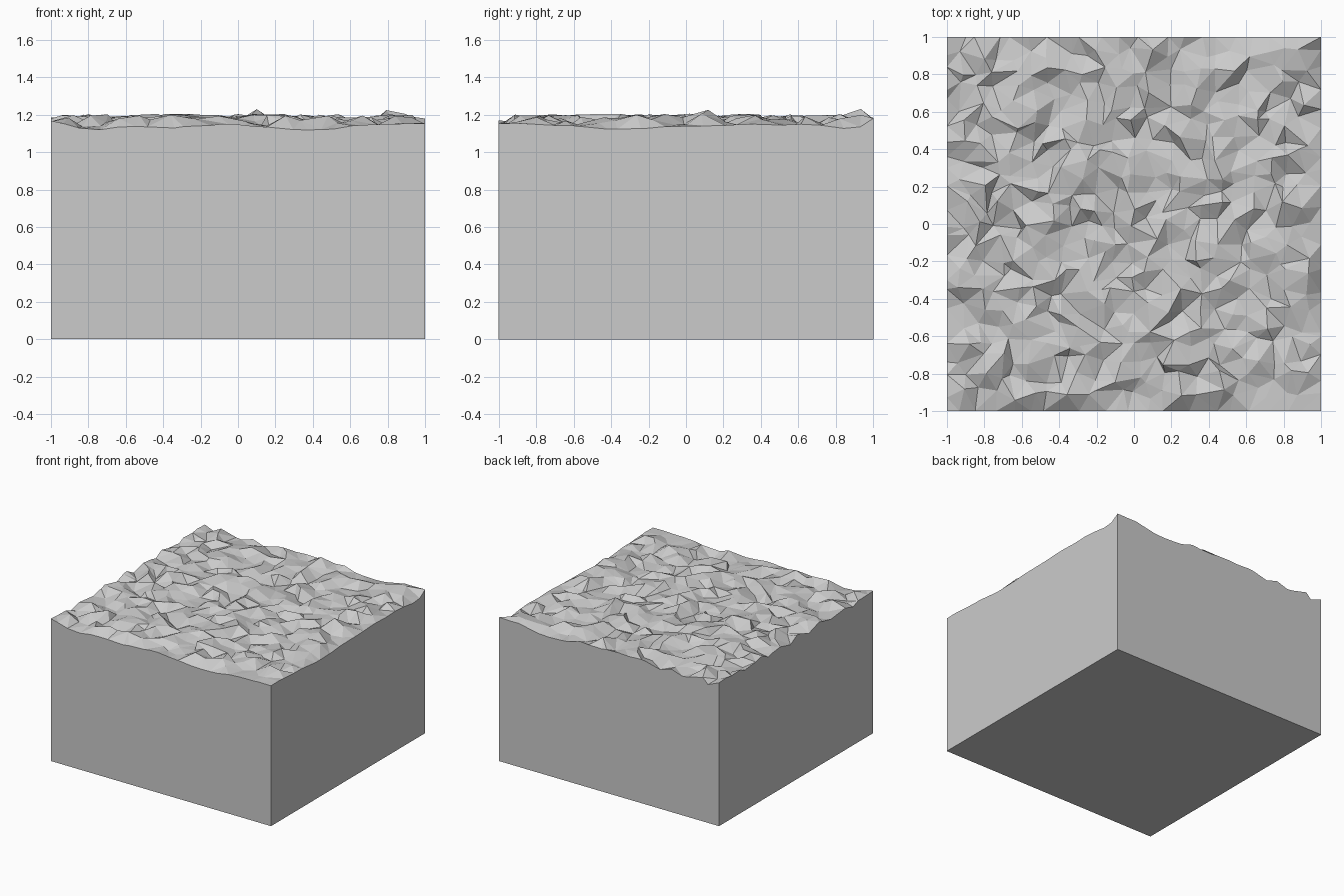
import bpy
import bmesh
import random
from mathutils import Vector

cube = bpy.data.objects.get("Cube")
if cube:
    bpy.data.objects.remove(cube, do_unlink=True)

random.seed(7)
CELLS = 22
STEP = 2 / CELLS

# Rim heights along the front (by x) and the right-hand side (by y)
FRONT_RIM = [(-1, 1.17), (-0.8, 1.115), (-0.6, 1.145), (-0.4, 1.13), (0, 1.15),
             (0.4, 1.115), (0.7, 1.15), (1, 1.15)]
SIDE_RIM = [(-1, 1.15), (-0.8, 1.15), (-0.33, 1.12), (0, 1.14), (0.6, 1.15),
            (0.9, 1.12), (1, 1.18)]
PEAKS = [(0.08, 0.92, 1.23), (0.78, 0.14, 1.225), (-0.4, -0.9, 1.2)]


def rim_height(profile, t):
    for (a, za), (b, zb) in zip(profile, profile[1:]):
        if t <= b:
            return za + (zb - za) * (t - a) / (b - a)
    return profile[-1][1]


def surface_height(x, y):
    if y < -0.999:
        return rim_height(FRONT_RIM, x) + random.uniform(-0.005, 0.005)
    if x > 0.999:
        return rim_height(SIDE_RIM, y) + random.uniform(-0.005, 0.005)
    if x < -0.999 or y > 0.999:
        return random.uniform(1.135, 1.185)
    return 1.167 + random.uniform(-0.038, 0.038)


def flat_material(name, value):
    mat = bpy.data.materials.new(name)
    mat.use_nodes = True
    colour = (value, value, value, 1)
    mat.diffuse_color = colour
    mat.node_tree.nodes["Principled BSDF"].inputs["Base Color"].default_value = colour
    return mat


# Rough ground: jittered grid, with the border kept straight
bm = bmesh.new()
bmesh.ops.create_grid(bm, x_segments=CELLS, y_segments=CELLS, size=1)
for v in bm.verts:
    jitter = STEP * 0.4
    inner_x, inner_y = abs(v.co.x) < 0.999, abs(v.co.y) < 0.999
    v.co.x += random.uniform(-jitter, jitter) if inner_x else 0
    v.co.y += random.uniform(-jitter, jitter) if inner_y else 0
    v.co.z = surface_height(v.co.x, v.co.y)

# A few taller bumps
inner = [v for v in bm.verts if not v.is_boundary]
for x, y, z in PEAKS:
    peak = min(inner, key=lambda v: (v.co.xy - Vector((x, y))).length)
    peak.co.z = z
bmesh.ops.triangulate(bm, faces=bm.faces[:], quad_method='BEAUTY')

# Straight side walls and flat underside
rim = [e for e in bm.edges if e.is_boundary]
walls = bmesh.ops.extrude_edge_only(bm, edges=rim)["geom"]
for v in walls:
    if isinstance(v, bmesh.types.BMVert):
        v.co.z = 0
base_edges = [e for e in bm.edges if e.is_boundary]
bmesh.ops.contextual_create(bm, geom=base_edges)
bmesh.ops.recalc_face_normals(bm, faces=bm.faces[:])

mesh = bpy.data.meshes.new("ground_block")
bm.to_mesh(mesh)
bm.free()
mesh.materials.append(flat_material("stone_grey", 0.6))
block = bpy.data.objects.new("ground_block", mesh)
bpy.context.scene.collection.objects.link(block)
